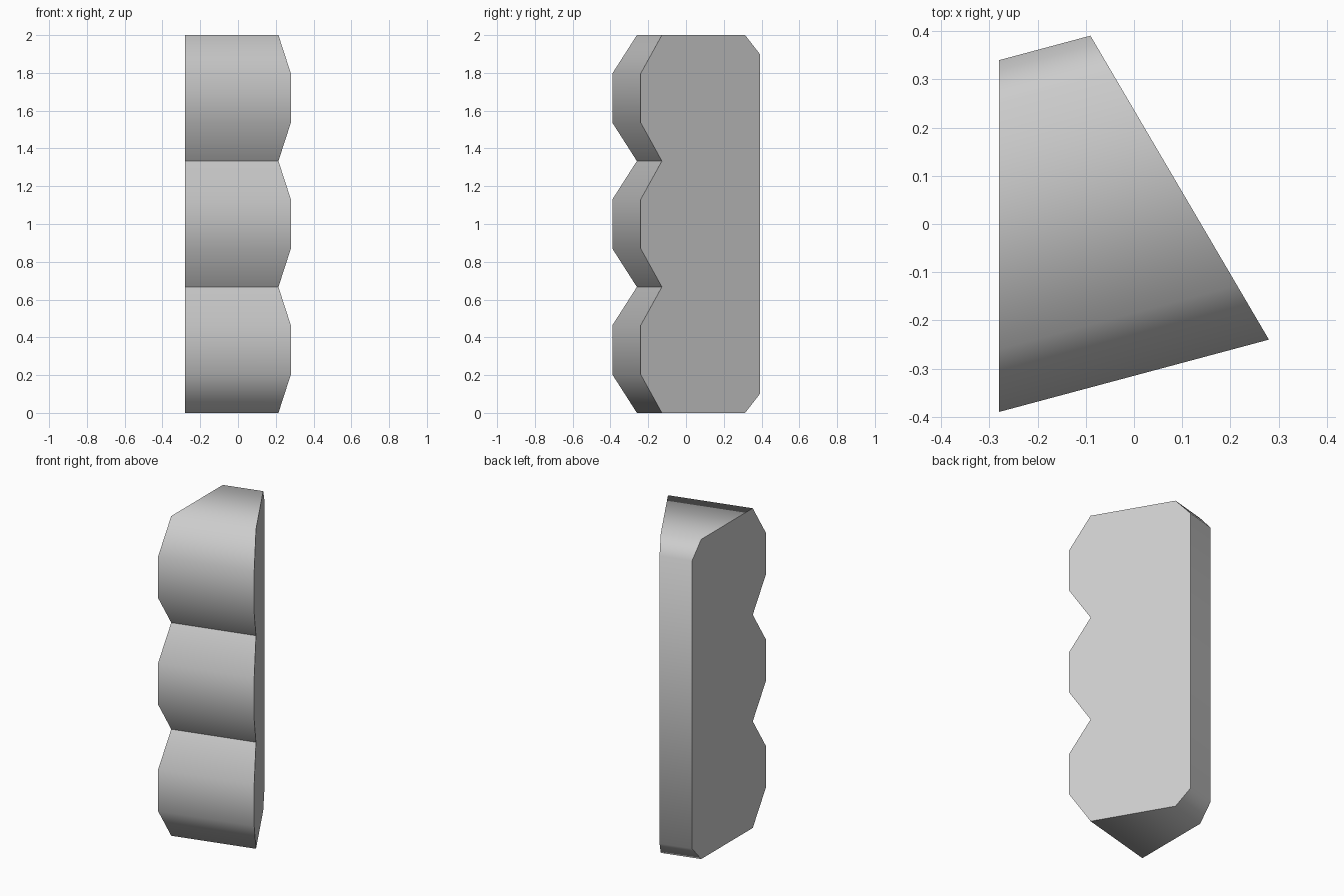
import bpy
import bmesh
import math

cube = bpy.data.objects.get("Cube")
if cube:
    bpy.data.objects.remove(cube, do_unlink=True)

LEFT_X = -0.28                        # flat side plane
SKEW = math.tan(math.radians(15))     # sideways run of the ridges
TAPER = 0.37 / 0.63                   # slant of the other side
PITCH = 2 / 3                         # height of one bump

# Side profile (y, z): three bumps in front, chamfered back
profile = [(-0.26, 0)]
for i in range(3):
    mid = (i + 0.5) * PITCH
    profile += [(-0.39, mid - 0.13), (-0.39, mid + 0.13), (-0.26, (i + 1) * PITCH)]
profile += [(0.25, 2), (0.34, 1.9), (0.34, 0.1), (0.25, 0)]


def slant_point(y, z):
    """Slide a profile point along the ridge to the slanted side."""
    x = (0.28 - TAPER * (y - SKEW * LEFT_X + 0.24)) / (1 + TAPER * SKEW)
    return x, y + SKEW * (x - LEFT_X), z


# Wedge body: profile swept between the two side planes
bm = bmesh.new()
near = [bm.verts.new((LEFT_X, y, z)) for y, z in profile]
far = [bm.verts.new(slant_point(y, z)) for y, z in profile]
bm.faces.new(near)
bm.faces.new(far[::-1])
for i in range(len(near)):
    j = (i + 1) % len(near)
    bm.faces.new((near[i], far[i], far[j], near[j]))
bmesh.ops.recalc_face_normals(bm, faces=bm.faces)
mesh = bpy.data.meshes.new("ridged_wedge")
bm.to_mesh(mesh)
bm.free()

body = bpy.data.objects.new("ridged_wedge", mesh)
bpy.context.collection.objects.link(body)

# Plain grey
grey = bpy.data.materials.new("light_grey")
grey.use_nodes = True
color = (0.6, 0.6, 0.6, 1)
grey.diffuse_color = color
grey.node_tree.nodes["Principled BSDF"].inputs["Base Color"].default_value = color
mesh.materials.append(grey)

# Soft shading over the ridges, sharp valleys and side rims
bpy.ops.object.select_all(action="DESELECT")
body.select_set(True)
bpy.context.view_layer.objects.active = body
bpy.ops.object.shade_smooth_by_angle(angle=math.radians(60))
